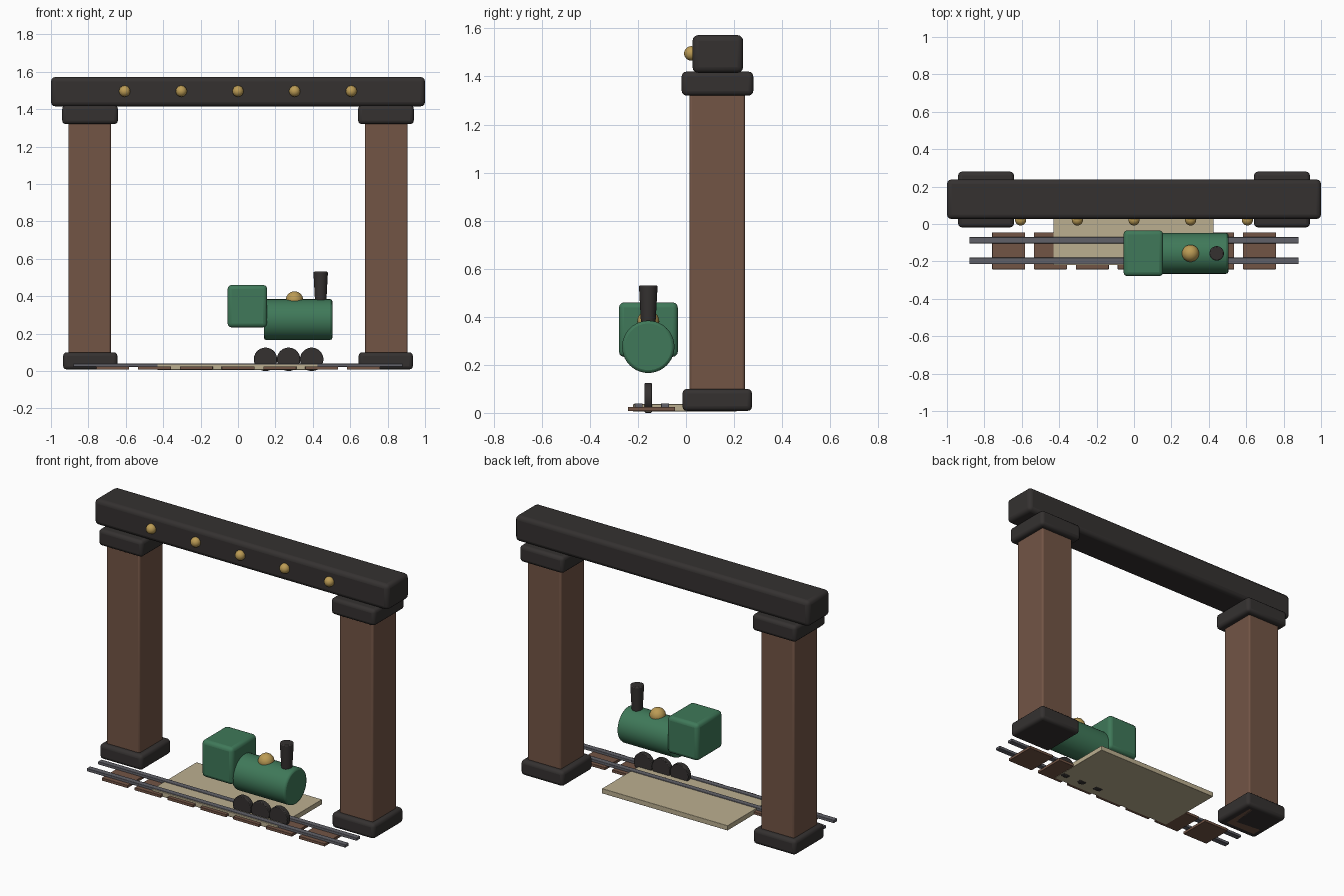
import bpy
from math import pi, radians

if "Cube" in bpy.data.objects:
    bpy.data.objects.remove(bpy.data.objects["Cube"])


def material(name, rgb):
    m = bpy.data.materials.new(name)
    m.diffuse_color = (*rgb, 1)
    m.use_nodes = True
    m.node_tree.nodes["Principled BSDF"].inputs["Base Color"].default_value = m.diffuse_color
    return m


DARK = material("dark_iron", (0.035, 0.031, 0.03))
BROWN = material("brown_wood", (0.17, 0.09, 0.06))
GREEN = material("green_paint", (0.05, 0.19, 0.1))
GOLD = material("brass", (0.5, 0.33, 0.09))
TAN = material("pale_stone", (0.5, 0.43, 0.28))
STEEL = material("steel", (0.12, 0.12, 0.14))


def finish(name, mat, bevel=0, segments=3):
    ob = bpy.context.object
    ob.name = name
    ob.data.materials.append(mat)
    if bevel:
        mod = ob.modifiers.new("Bevel", 'BEVEL')
        mod.width, mod.segments = bevel, segments
        mod.limit_method, mod.angle_limit = 'ANGLE', radians(40)
    bpy.ops.object.shade_smooth_by_angle(angle=radians(35))
    return ob


def box(name, x, y, z, mat, bevel=0):
    """Box from (min, max) ranges on each axis."""
    bpy.ops.mesh.primitive_cube_add(size=1, location=[sum(r) / 2 for r in (x, y, z)])
    ob = bpy.context.object
    ob.scale = [r[1] - r[0] for r in (x, y, z)]
    bpy.ops.object.transform_apply(location=False, rotation=False, scale=True)
    return finish(name, mat, bevel)


def tube(name, loc, r1, r2, depth, mat, rot=(0, 0, 0), bevel=0):
    bpy.ops.mesh.primitive_cone_add(vertices=40, radius1=r1, radius2=r2, depth=depth,
                                    location=loc, rotation=rot)
    return finish(name, mat, bevel, 2)


def ball(name, loc, r, mat):
    bpy.ops.mesh.primitive_uv_sphere_add(segments=24, ring_count=14, radius=r, location=loc)
    return finish(name, mat)


# Gateway: two pillars with base and capital blocks
for side, s in (("left", -1), ("right", 1)):
    def span(a, b):
        return sorted((s * a, s * b))
    box(side + "_base", span(0.645, 0.935), (-0.015, 0.275), (0.008, 0.1), DARK, 0.02)
    box(side + "_pillar", span(0.68, 0.907), (0.015, 0.245), (0.008, 1.34), BROWN, 0.01)
    box(side + "_capital", span(0.642, 0.94), (-0.018, 0.28), (1.32, 1.42), DARK, 0.02)

# Lintel beam with a row of brass studs
box("lintel_beam", (-1, 1), (0.027, 0.238), (1.415, 1.572), DARK, 0.024)
for i in range(5):
    ball(f"stud_{i + 1}", (-0.606 + 0.303 * i, 0.022, 1.496), 0.03, GOLD)

# Platform slab, sleepers and rails
box("platform", (-0.43, 0.425), (-0.22, 0.21), (0.006, 0.036), TAN, 0.002)
for i in range(7):
    x = -0.67 + 0.2235 * i
    box(f"sleeper_{i + 1}", (x - 0.088, x + 0.088), (-0.242, -0.045), (0.008, 0.025), BROWN, 0.002)
for name, y in (("front_rail", -0.197), ("back_rail", -0.087)):
    box(name, (-0.88, 0.88), (y - 0.017, y + 0.017), (0.022, 0.04), STEEL, 0.003)

# Locomotive
Y = -0.157
box("cab", (-0.056, 0.156), (-0.279, -0.034), (0.233, 0.46), GREEN, 0.022)
tube("boiler", (0.322, Y, 0.275), 0.109, 0.109, 0.366, GREEN, (0, pi / 2, 0), 0.012)
ball("steam_dome", (0.302, Y, 0.38), 0.046, GOLD)
tube("chimney", (0.442, Y, 0.44), 0.029, 0.039, 0.182, DARK, bevel=0.006)
for i in range(3):
    tube(f"wheel_{i + 1}", (0.147 + 0.1235 * i, Y, 0.0625), 0.0625, 0.0625, 0.03, DARK,
         (pi / 2, 0, 0), 0.004)
